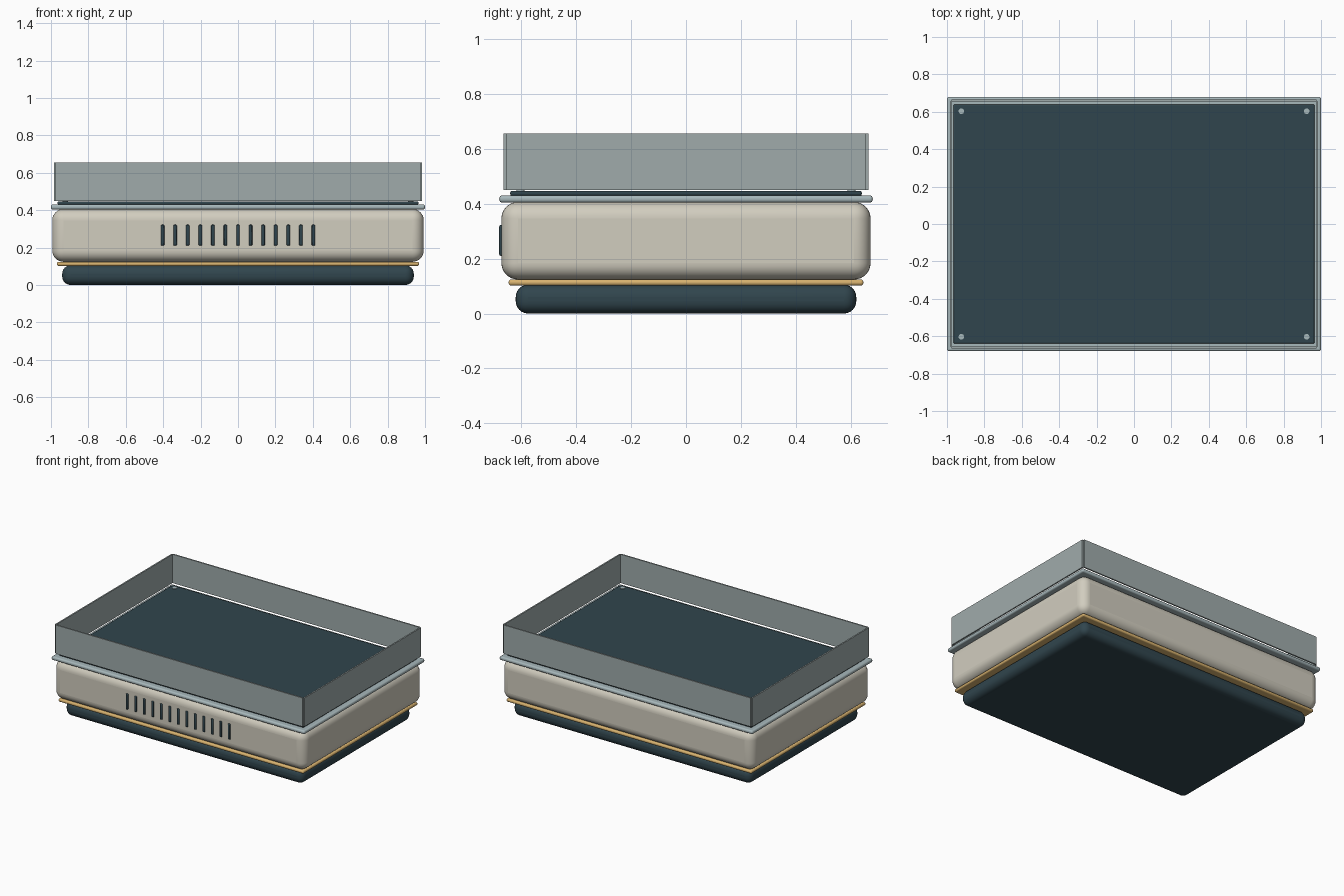
import bpy
import math

if "Cube" in bpy.data.objects:
    bpy.data.objects.remove(bpy.data.objects["Cube"])


def material(name, rgb):
    m = bpy.data.materials.new(name)
    m.diffuse_color = (*rgb, 1)
    m.use_nodes = True
    m.node_tree.nodes["Principled BSDF"].inputs["Base Color"].default_value = m.diffuse_color
    return m


CREAM = material("cream_shell", (0.64, 0.61, 0.52))
DARK = material("dark_teal", (0.03, 0.06, 0.075))
BRASS = material("brass", (0.69, 0.45, 0.16))
STEEL = material("steel", (0.39, 0.48, 0.50))
GLASS = material("glass", (0.35, 0.41, 0.41))


def box(name, lo, hi, mat, bevel=0.0, segments=4):
    """Box between two corners, with optionally rounded edges."""
    bpy.ops.mesh.primitive_cube_add(
        size=1, location=[(a + b) / 2 for a, b in zip(lo, hi)])
    ob = bpy.context.object
    ob.name = name
    ob.scale = [b - a for a, b in zip(lo, hi)]
    bpy.ops.object.transform_apply(location=False, rotation=False, scale=True)
    ob.data.materials.append(mat)
    if bevel:
        mod = ob.modifiers.new("rounding", 'BEVEL')
        mod.width = bevel
        mod.segments = segments
        bpy.ops.object.shade_smooth_by_angle(angle=math.radians(35))
    return ob


def layer(name, hx, hy, z0, z1, mat, bevel, segments=4):
    """Centred slab of the stacked housing."""
    return box(name, (-hx, -hy, z0), (hx, hy, z1), mat, bevel, segments)


# Stacked housing, bottom to top
layer("base", 0.94, 0.62, 0.0, 0.105, DARK, 0.045, 6)
layer("brass_band", 0.968, 0.646, 0.102, 0.124, BRASS, 0.009, 3)
layer("body_shell", 0.993, 0.672, 0.124, 0.406, CREAM, 0.06, 8)
layer("top_trim", 1.0, 0.68, 0.404, 0.43, STEEL, 0.011, 4)
layer("deck_plate", 0.965, 0.64, 0.428, 0.447, DARK, 0.007, 2)

# Glass guard walls, floating just above the trim
Z0, Z1 = 0.45, 0.655
for s, n in ((-1, "front"), (1, "back")):
    y = sorted((s * 0.655, s * 0.665))
    box("glass_" + n, (-0.975, y[0], Z0), (0.975, y[1], Z1), GLASS)
for s, n in ((-1, "left"), (1, "right")):
    x = sorted((s * 0.975, s * 0.985))
    box("glass_" + n, (x[0], -0.655, Z0), (x[1], 0.655, Z1), GLASS)

# Row of vent slots on the front
for i in range(13):
    x = (i - 6) * 0.0672
    box("vent_slot", (x - 0.009, -0.68, 0.21), (x + 0.009, -0.664, 0.322),
        DARK, 0.005, 2)

# Deck corner screws
for sx in (-1, 1):
    for sy in (-1, 1):
        bpy.ops.mesh.primitive_cylinder_add(
            vertices=20, radius=0.015, depth=0.012,
            location=(sx * 0.923, sy * 0.603, 0.445))
        ob = bpy.context.object
        ob.name = "deck_screw"
        ob.data.materials.append(STEEL)
        bpy.ops.object.shade_smooth_by_angle(angle=math.radians(35))
